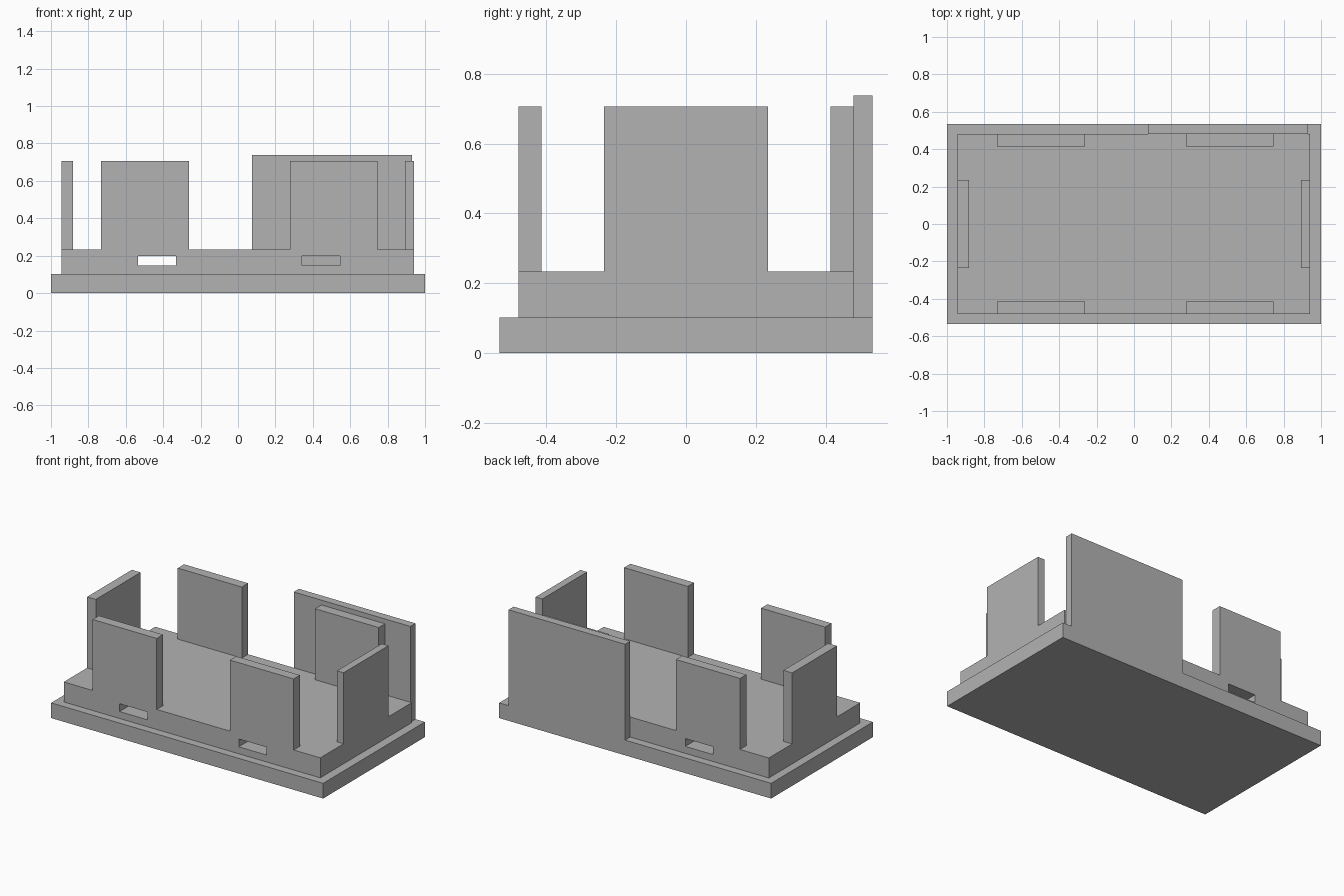
import bpy

default = bpy.data.objects.get("Cube")
if default:
    bpy.data.objects.remove(default, do_unlink=True)

grey = bpy.data.materials.new("plain grey")
grey.use_nodes = True
colour = (0.45, 0.45, 0.45, 1)
grey.diffuse_color = colour
grey.node_tree.nodes["Principled BSDF"].inputs["Base Color"].default_value = colour


def box(name, x, y, z):
    """Box spanning the given (low, high) ranges."""
    spans = (x, y, z)
    bpy.ops.mesh.primitive_cube_add(size=1, location=[sum(s) / 2 for s in spans])
    obj = bpy.context.object
    obj.name = name
    obj.scale = [s[1] - s[0] for s in spans]
    bpy.ops.object.transform_apply(location=False, rotation=False, scale=True)
    obj.data.materials.append(grey)
    return obj


BASE, STEP, TOP = 0.101, 0.234, 0.706      # heights of the three levels
LEFT, RIGHT, DEPTH = 0.941, -0.945, 0.48   # outline of the raised step
WALL = 0.066

# Base slab and raised step
box("base_slab", (-1, 1), (-0.534, 0.534), (0, BASE))
step = box("raised_step", (RIGHT, LEFT), (-DEPTH, DEPTH), (BASE, STEP))

# Slots cut through the step from front to back
for side, x in (("right", (-0.535, -0.331)), ("left", (0.342, 0.546))):
    cutter = box(side + "_slot_cutter", x, (-0.7, 0.7), (0.147, 0.199))
    cutter.hide_render = True
    cutter.hide_set(True)
    cut = step.modifiers.new(side + "_slot", "BOOLEAN")
    cut.operation = "DIFFERENCE"
    cut.solver = "EXACT"
    cut.object = cutter
    bpy.context.view_layer.objects.active = step
    bpy.ops.object.modifier_apply(modifier=cut.name)
    bpy.data.objects.remove(cutter, do_unlink=True)

# Upright panels along the front and back
for side, x in (("right", (-0.733, -0.262)), ("left", (0.277, 0.745))):
    box("front_" + side + "_panel", x, (-DEPTH, -DEPTH + WALL), (STEP, TOP))
    box("back_" + side + "_panel", x, (DEPTH - WALL, DEPTH), (STEP, TOP))

# Upright panels at the two ends
box("right_end_panel", (RIGHT, -0.881), (-0.235, 0.235), (STEP, TOP))
box("left_end_panel", (0.892, LEFT), (-0.235, 0.235), (STEP, TOP))

# Tall panel behind the step, flush with the back of the base
box("tall_back_panel", (0.074, 0.931), (DEPTH, 0.534), (BASE, 0.738))
